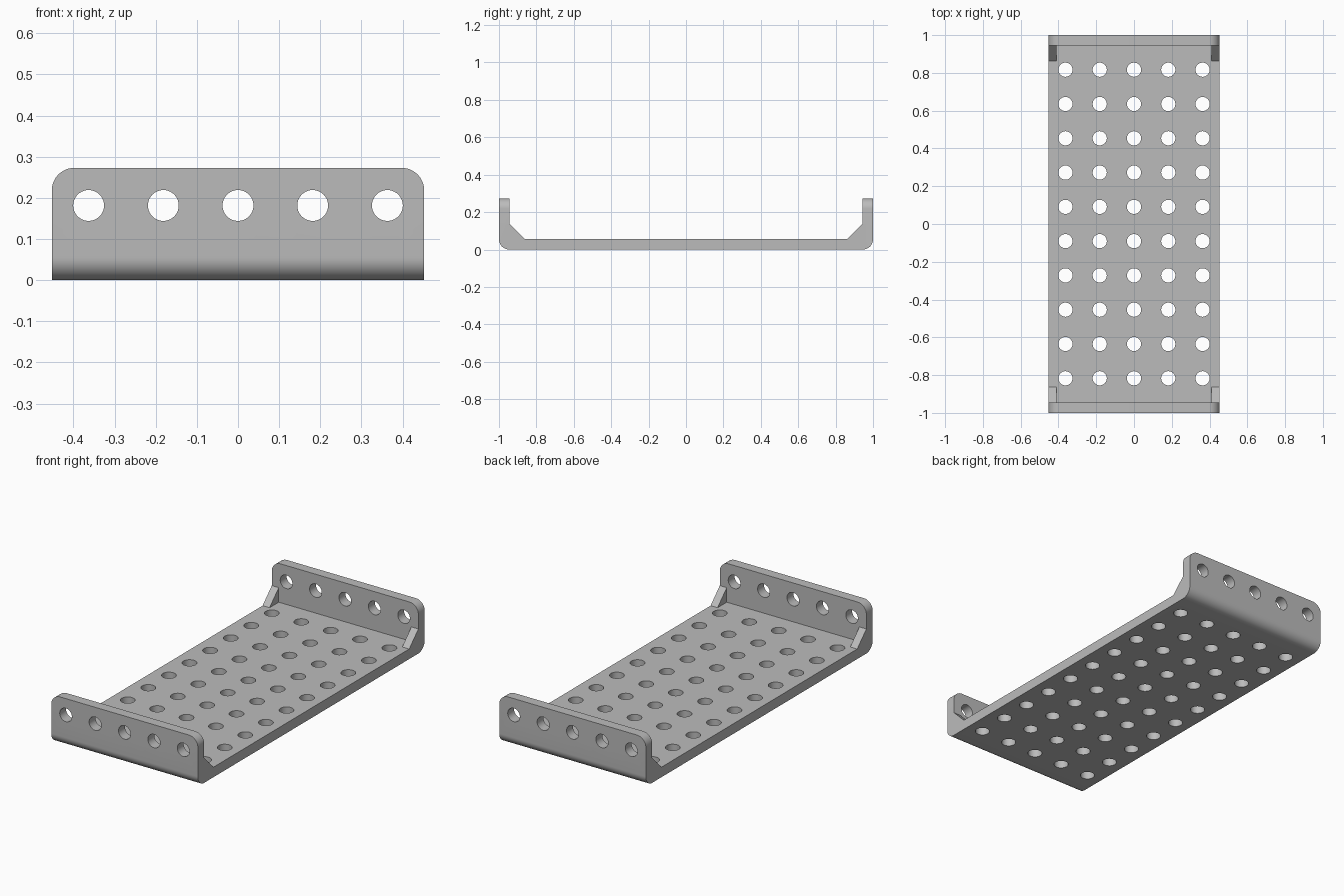
import bpy, bmesh, math
from mathutils import Matrix

cube = bpy.data.objects.get("Cube")
if cube:
    bpy.data.objects.remove(cube, do_unlink=True)

HALF_W, HALF_L, HEIGHT, THICK = 0.4525, 1.0, 0.273, 0.056
PITCH, HOLE_R, CORNER = 0.1815, 0.0375, 0.055
GUSSET_W, GUSSET_RUN = 0.043, 0.081

grey = bpy.data.materials.new("light grey")
grey.use_nodes = True
colour = (0.5, 0.5, 0.5, 1)
grey.diffuse_color = colour
grey.node_tree.nodes["Principled BSDF"].inputs["Base Color"].default_value = colour


def make_object(name, bm):
    bmesh.ops.recalc_face_normals(bm, faces=bm.faces)
    mesh = bpy.data.meshes.new(name)
    bm.to_mesh(mesh)
    bm.free()
    mesh.materials.append(grey)
    obj = bpy.data.objects.new(name, mesh)
    bpy.context.collection.objects.link(obj)
    return obj


def extrude_profile(bm, profile, x0, x1):
    """Extrude a closed (y, z) outline along x."""
    face = bm.faces.new([bm.verts.new((x0, y, z)) for y, z in profile])
    out = bmesh.ops.extrude_face_region(bm, geom=[face])["geom"]
    verts = [v for v in out if isinstance(v, bmesh.types.BMVert)]
    bmesh.ops.translate(bm, verts=verts, vec=(x1 - x0, 0, 0))


def apply_boolean(obj, helper, operation):
    mod = obj.modifiers.new(operation.lower(), "BOOLEAN")
    mod.operation, mod.object, mod.solver = operation, helper, "EXACT"
    bpy.context.view_layer.objects.active = obj
    bpy.ops.object.modifier_apply(modifier=mod.name)
    bpy.data.objects.remove(helper, do_unlink=True)


# U-shaped tray: rounded outer bends, square inner bends
bend = []
for i in range(13):
    a = math.radians(90 * i / 12)
    bend.append((HALF_L - CORNER + CORNER * math.sin(a), CORNER - CORNER * math.cos(a)))
inner = HALF_L - THICK
half = bend + [(HALF_L, HEIGHT), (inner, HEIGHT), (inner, THICK)]
bm = bmesh.new()
extrude_profile(bm, half + [(-y, z) for y, z in reversed(half)], -HALF_W, HALF_W)

# Rounded upper corners of both end walls
corners = [e for e in bm.edges
           if all(v.co.z > HEIGHT - 0.001 for v in e.verts)
           and abs(e.verts[0].co.x - e.verts[1].co.x) < 0.001]
bmesh.ops.bevel(bm, geom=corners, offset=CORNER, segments=12, profile=0.5, affect="EDGES")
tray = make_object("perforated_tray", bm)

# Sloped corner gussets, slightly embedded before being joined
bm = bmesh.new()
low, sunk = THICK - 0.02, inner + 0.02
for sy in (-1, 1):
    gusset = [(inner - GUSSET_RUN, low), (inner - GUSSET_RUN, THICK),
              (inner, THICK + GUSSET_RUN), (sunk, THICK + GUSSET_RUN), (sunk, low)]
    for sx in (-1, 1):
        extrude_profile(bm, [(sy * y, z) for y, z in gusset],
                        sx * (HALF_W - GUSSET_W), sx * HALF_W)
apply_boolean(tray, make_object("gussets", bm), "UNION")

# Hole grid in the floor and a row through both end walls
bm = bmesh.new()


def add_drill(matrix, depth):
    bmesh.ops.create_cone(bm, cap_ends=True, segments=40, radius1=HOLE_R,
                          radius2=HOLE_R, depth=depth, matrix=matrix)


for col in range(-2, 3):
    x = col * PITCH
    for row in range(10):
        add_drill(Matrix.Translation((x, (row - 4.5) * PITCH, THICK / 2)), 2 * THICK)
    add_drill(Matrix.Translation((x, 0, PITCH)) @ Matrix.Rotation(math.pi / 2, 4, "X"),
              2.4 * HALF_L)
apply_boolean(tray, make_object("hole_cutters", bm), "DIFFERENCE")

# Smooth curved surfaces, crisp edges
bpy.ops.object.select_all(action="DESELECT")
tray.select_set(True)
bpy.context.view_layer.objects.active = tray
bpy.ops.object.shade_smooth_by_angle(angle=math.radians(30))
